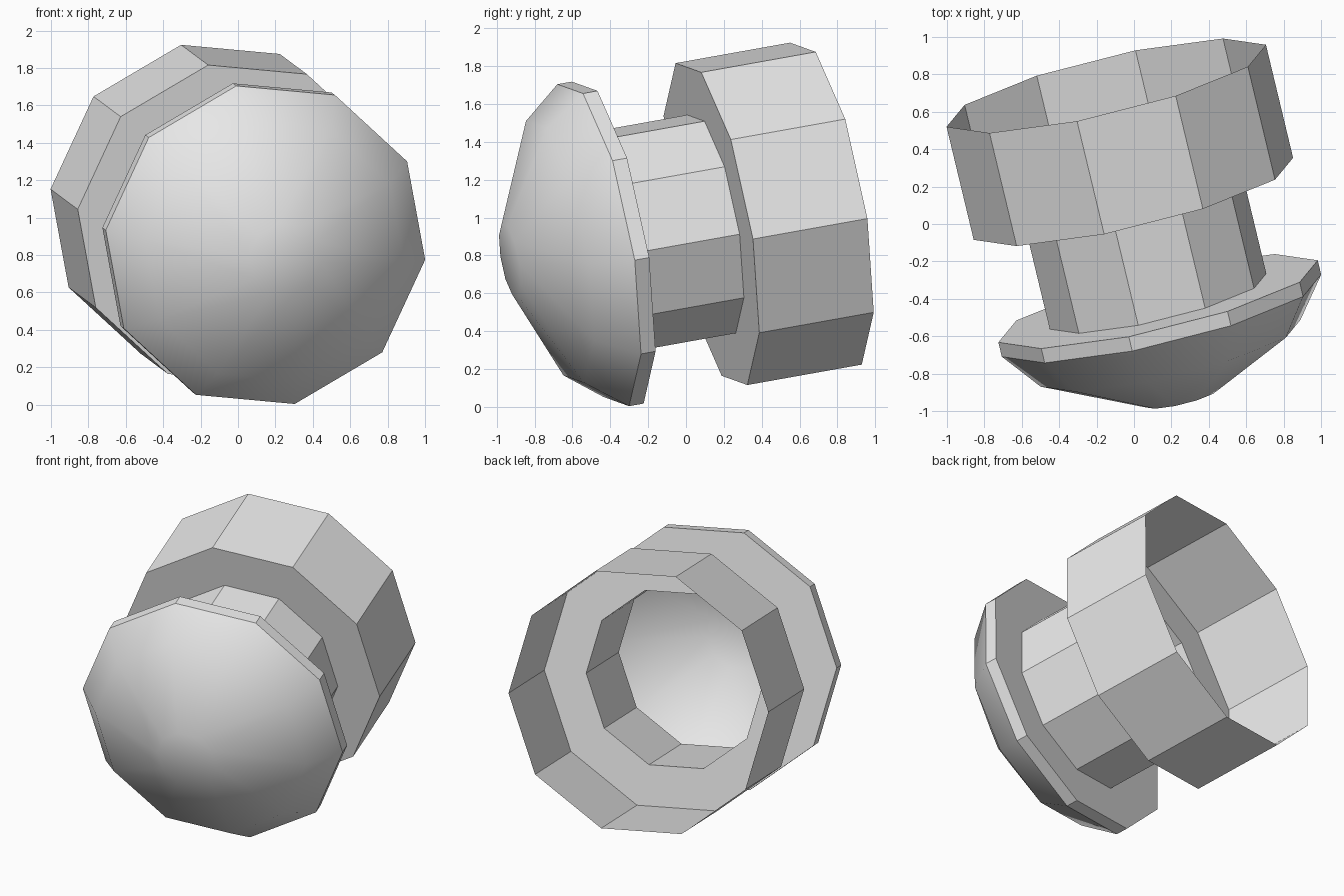
import bpy, bmesh
from math import cos, sin, radians, tau
from mathutils import Vector

if "Cube" in bpy.data.objects:
    bpy.data.objects.remove(bpy.data.objects["Cube"], do_unlink=True)

SIDES = 10
RADIUS = 0.885          # dome rim and rear cup
NECK = 0.60             # neck radius
BACK, CUP, END = 0.08, 0.652, 1.283   # stations along the tilted axis

# Tilted frame: axis runs from the dome to the open cup
centre = Vector((0.147, -0.49, 0.854))
axis = Vector((-0.23, 0.957, 0.171)).normalized()
up = Vector((-0.176, -0.216, 0.96))
up = (up - axis * up.dot(axis)).normalized()
side = axis.cross(up)

grey = bpy.data.materials.new("light grey")
grey.use_nodes = True
grey.diffuse_color = (0.8, 0.8, 0.8, 1)
grey.node_tree.nodes["Principled BSDF"].inputs["Base Color"].default_value = (0.8, 0.8, 0.8, 1)


def lathe(name, profile):
    """Turn (radius, station) points around the tilted axis."""
    bm = bmesh.new()
    rings = []
    for r, t in profile:
        count = SIDES if r > 0 else 1
        ring = []
        for i in range(count):
            a = tau * i / SIDES
            ring.append(bm.verts.new(centre + axis * t + (up * cos(a) + side * sin(a)) * r))
        rings.append(ring)
    for low, high in zip(rings, rings[1:]):
        for i in range(SIDES):
            j = (i + 1) % SIDES
            if len(low) == 1:
                bm.faces.new((low[0], high[j], high[i]))
            else:
                bm.faces.new((low[i], low[j], high[j], high[i]))
    mesh = bpy.data.meshes.new(name)
    bm.to_mesh(mesh)
    bm.free()
    mesh.materials.append(grey)
    obj = bpy.data.objects.new(name, mesh)
    bpy.context.collection.objects.link(obj)
    bpy.ops.object.select_all(action="DESELECT")
    obj.select_set(True)
    bpy.context.view_layer.objects.active = obj
    bpy.ops.object.shade_smooth_by_angle(angle=radians(30))
    return obj


# Smooth dome with a short rim and a ring-shaped back plate
lathe("domed_cap", [(0, -0.46), (0.2, -0.46), (0.72, -0.21),
                    (RADIUS, 0), (RADIUS, BACK), (NECK, BACK)])

# Hollow neck
lathe("neck", [(NECK, BACK), (NECK, CUP)])

# Open cup with a ring-shaped floor
lathe("rear_cup", [(NECK, CUP), (RADIUS, CUP), (RADIUS, END)])
